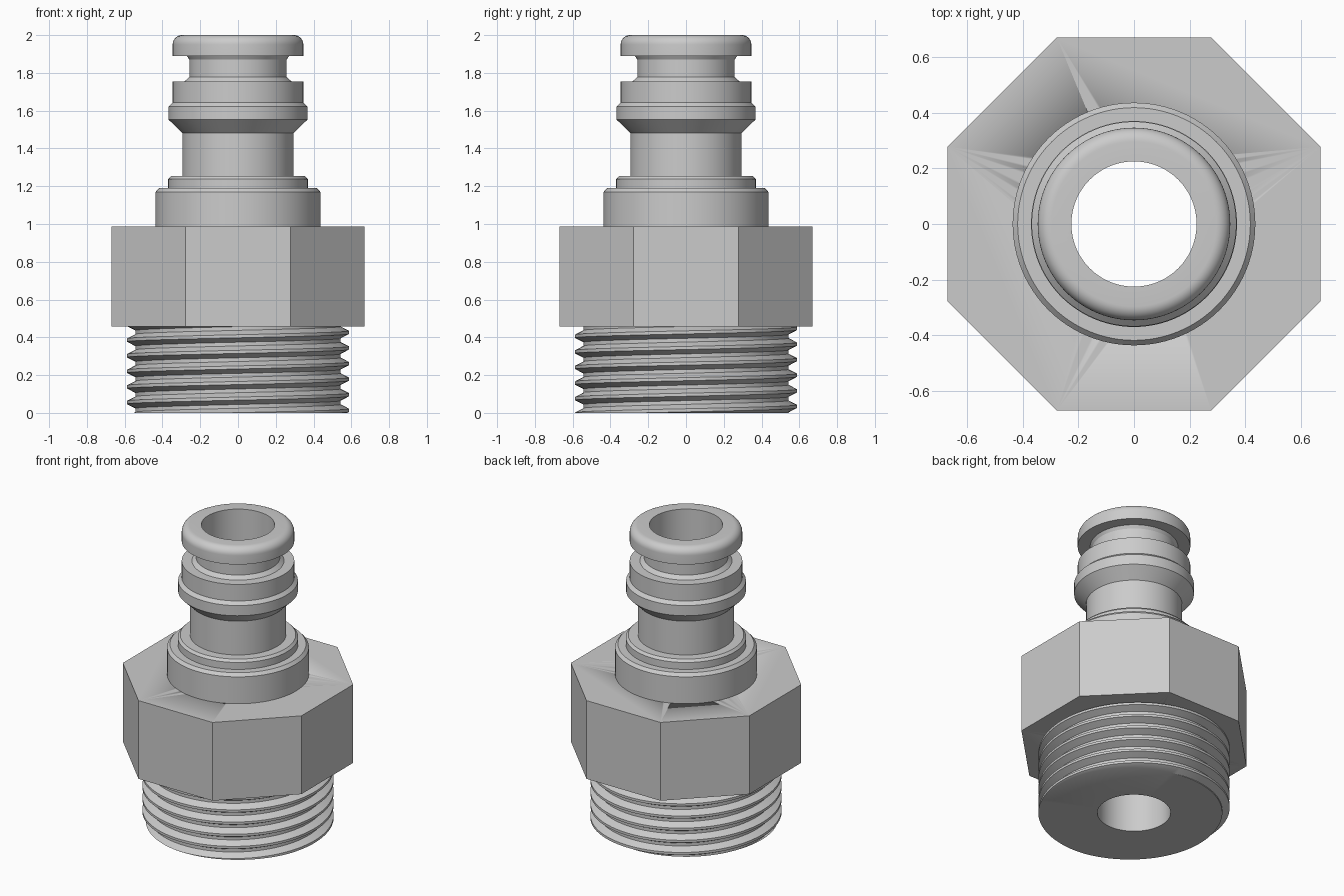
import bpy, bmesh, math
from mathutils import Matrix

cube = bpy.data.objects.get("Cube")
if cube:
    bpy.data.objects.remove(cube, do_unlink=True)

SIDES = 96
BORE = 0.225
NUT_LOW, NUT_HIGH = 0.457, 0.988

metal = bpy.data.materials.new("grey metal")
metal.use_nodes = True
metal.diffuse_color = (0.6, 0.6, 0.6, 1)
metal.node_tree.nodes["Principled BSDF"].inputs["Base Color"].default_value = (0.6, 0.6, 0.6, 1)


def finish(name, bm, angle=30):
    """Turn a bmesh into a named, shaded object."""
    bmesh.ops.recalc_face_normals(bm, faces=bm.faces)
    mesh = bpy.data.meshes.new(name)
    bm.to_mesh(mesh)
    bm.free()
    mesh.materials.append(metal)
    obj = bpy.data.objects.new(name, mesh)
    bpy.context.collection.objects.link(obj)
    bpy.ops.object.select_all(action='DESELECT')
    obj.select_set(True)
    bpy.context.view_layer.objects.active = obj
    bpy.ops.object.shade_smooth_by_angle(angle=math.radians(angle))
    return obj


def lathe(name, profile):
    """Spin a list of (radius, height) points round the z axis."""
    bm = bmesh.new()
    verts = [bm.verts.new((r, 0, z)) for r, z in profile]
    edges = [bm.edges.new(pair) for pair in zip(verts, verts[1:])]
    bmesh.ops.spin(bm, geom=verts + edges, cent=(0, 0, 0), axis=(0, 0, 1),
                   angle=math.tau, steps=SIDES, use_merge=True)
    bmesh.ops.remove_doubles(bm, verts=bm.verts, dist=1e-5)
    return finish(name, bm)


# Coupling spigot: collar, neck, sealing ring, groove and rounded lip
lip = [(0.296 + 0.05 * math.cos(a), 1.95 + 0.05 * math.sin(a))
       for a in (i * math.pi / 16 for i in range(9))]
spigot = [
    (0.436, NUT_HIGH), (0.436, 1.17), (0.418, 1.19), (0.37, 1.19),
    (0.37, 1.237), (0.355, 1.253), (0.295, 1.253), (0.295, 1.482),
    (0.368, 1.553), (0.368, 1.622), (0.346, 1.643), (0.346, 1.755),
    (0.283, 1.755), (0.258, 1.778), (0.258, 1.87), (0.27, 1.89), (0.346, 1.89),
] + lip + [(BORE, 2.0), (BORE, NUT_HIGH)]
lathe("coupling_spigot", spigot)

# Octagonal nut, drilled through
bm = bmesh.new()
corner = 0.67 / math.cos(math.pi / 8)
bmesh.ops.create_cone(
    bm, cap_ends=True, segments=8, radius1=corner, radius2=corner,
    depth=NUT_HIGH - NUT_LOW,
    matrix=Matrix.Translation((0, 0, (NUT_LOW + NUT_HIGH) / 2))
    @ Matrix.Rotation(math.pi / 8, 4, 'Z'))
nut = finish("octagonal_nut", bm)

bm = bmesh.new()
bmesh.ops.create_cone(bm, cap_ends=True, segments=SIDES, radius1=BORE,
                      radius2=BORE, depth=4)
drill = finish("bore_cutter", bm)
drill.hide_render = True
cut = nut.modifiers.new("bore", 'BOOLEAN')
cut.operation = 'DIFFERENCE'
cut.solver = 'EXACT'
cut.object = drill
bpy.context.view_layer.objects.active = nut
bpy.ops.object.modifier_apply(modifier=cut.name)
bpy.data.objects.remove(drill, do_unlink=True)

# Threaded stub: helical ridge trimmed flat at both ends
PITCH, CREST, ROOT = 0.0825, 0.588, 0.543
CREST_HALF, ROOT_HALF = 0.1, 0.38     # fractions of a pitch from the crest
PHASE = 0.385 / PITCH - 0.5           # crest height at angle zero, in turns


def thread_radius(turns):
    d = abs((turns + 0.5) % 1 - 0.5)
    k = min(max((d - CREST_HALF) / (ROOT_HALF - CREST_HALF), 0), 1)
    return CREST + (ROOT - CREST) * k


bm = bmesh.new()
steps = [n + f for n in range(-8, 9)
         for f in (-ROOT_HALF, -CREST_HALF, CREST_HALF, ROOT_HALF)]
columns = []
for j in range(SIDES + 1):
    turn = j / SIDES
    c, s = math.cos(math.tau * turn), math.sin(math.tau * turn)
    rings = [(BORE, NUT_LOW), (BORE, 0)]
    for step in steps:
        z = min(max((PHASE + turn + step) * PITCH, 0), NUT_LOW)
        rings.append((thread_radius(z / PITCH - PHASE - turn), z))
    columns.append([bm.verts.new((r * c, r * s, z)) for r, z in rings])
for left, right in zip(columns, columns[1:]):
    for i in range(len(left) - 1):
        bm.faces.new((left[i], right[i], right[i + 1], left[i + 1]))
bmesh.ops.remove_doubles(bm, verts=bm.verts, dist=1e-5)
finish("threaded_stub", bm)
